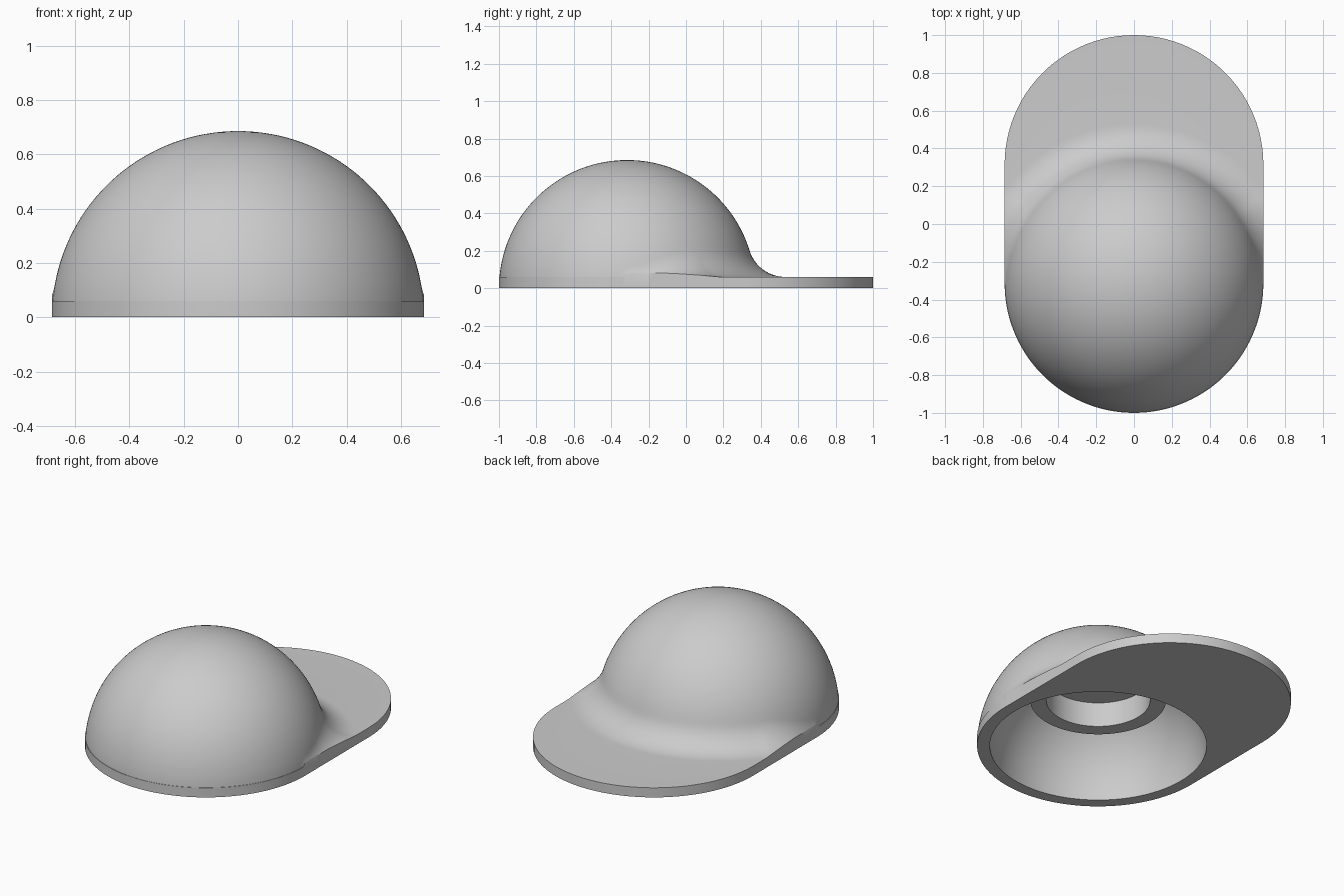
import bpy
import bmesh
from math import sin, cos, pi, sqrt, acos, atan2, radians

if "Cube" in bpy.data.objects:
    bpy.data.objects.remove(bpy.data.objects["Cube"], do_unlink=True)

R = 0.685            # dome and brim radius
OFFSET = 0.315       # dome centre sits this far forward
BRIM = 0.06          # brim thickness
FILLET = 0.2         # blend between dome and brim
CAVITY = 0.613       # hollow under the dome
BOSS, BOSS_Z = 0.384, 0.297
POCKET, POCKET_Z = 0.294, 0.45
COLUMNS = 192
REACH = sqrt((R + FILLET) ** 2 - (BRIM + FILLET) ** 2)


def arc(radius, a0, a1, n, cx=0.0, cz=0.0):
    return [(cx + radius * cos(a0 + (a1 - a0) * i / n),
             cz + radius * sin(a0 + (a1 - a0) * i / n)) for i in range(n + 1)]


def outline(t):
    """Distance from the dome axis to the rounded outline."""
    c, s = cos(t), sin(t)
    if s <= 0:
        return R
    if R * s <= 2 * OFFSET * abs(c):
        return R / abs(c)
    return 2 * OFFSET * s + sqrt(R * R - (2 * OFFSET * c) ** 2)


def underside():
    """Pocket, boss and hollow, from the axis out to the opening."""
    top = acos(BOSS / CAVITY)
    return [(POCKET, POCKET_Z), (POCKET, BOSS_Z), (BOSS, BOSS_Z)] + \
        arc(CAVITY, top, 0, 16)


def upper(t):
    """Outer wall, brim, blend and dome, ending just short of the pole."""
    edge = outline(t)
    if sin(t) < -0.001:
        low, tangent = radians(5), radians(10)
        blend = arc(R, low, tangent, 12)
        height, foot = blend[0][1], blend[0][0]
    else:
        foot = min(edge, REACH)
        rise = 0.0
        if edge < REACH:
            rise = min(1, (REACH - edge) / (REACH - 0.72))
        height = BRIM + 0.02 * rise
        # ball resting on the dome and on the brim (or on its edge)
        dist = sqrt(foot ** 2 + height ** 2)
        d = R + FILLET
        swing = acos(min(1, (d * d + dist * dist - FILLET ** 2) / (2 * d * dist)))
        tangent = atan2(height, foot) + swing
        cx, cz = d * cos(tangent), d * sin(tangent)
        start = atan2(height - cz, foot - cx) % (2 * pi)
        blend = arc(FILLET, start, tangent + pi, 12, cx, cz)
    dome = arc(R, tangent, pi / 2, 32)[1:-1]
    return [(edge, 0), (edge, height), (foot, height)] + blend[1:] + dome


# Capped dome with its brim, as one closed shell
bm = bmesh.new()
columns = []
for i in range(COLUMNS):
    t = 2 * pi * i / COLUMNS
    columns.append([bm.verts.new((r * cos(t), r * sin(t) - OFFSET, z))
                    for r, z in underside() + upper(t)])
ceiling = bm.verts.new((0, -OFFSET, POCKET_Z))
pole = bm.verts.new((0, -OFFSET, R))
for i in range(COLUMNS):
    a, b = columns[i], columns[(i + 1) % COLUMNS]
    for j in range(len(a) - 1):
        bm.faces.new((a[j], b[j], b[j + 1], a[j + 1]))
    bm.faces.new((ceiling, b[0], a[0]))
    bm.faces.new((pole, a[-1], b[-1]))
bmesh.ops.remove_doubles(bm, verts=bm.verts, dist=0.0001)
bmesh.ops.recalc_face_normals(bm, faces=bm.faces)
mesh = bpy.data.meshes.new("domed_cap")
bm.to_mesh(mesh)
bm.free()
cap = bpy.data.objects.new("domed_cap", mesh)
bpy.context.collection.objects.link(cap)

# Plain grey
grey = bpy.data.materials.new("light_grey")
grey.use_nodes = True
colour = (0.6, 0.6, 0.6, 1)
grey.diffuse_color = colour
for node in grey.node_tree.nodes:
    if node.type == 'BSDF_PRINCIPLED':
        node.inputs["Base Color"].default_value = colour
mesh.materials.append(grey)

bpy.ops.object.select_all(action='DESELECT')
cap.select_set(True)
bpy.context.view_layer.objects.active = cap
bpy.ops.object.shade_smooth_by_angle(angle=radians(30))
